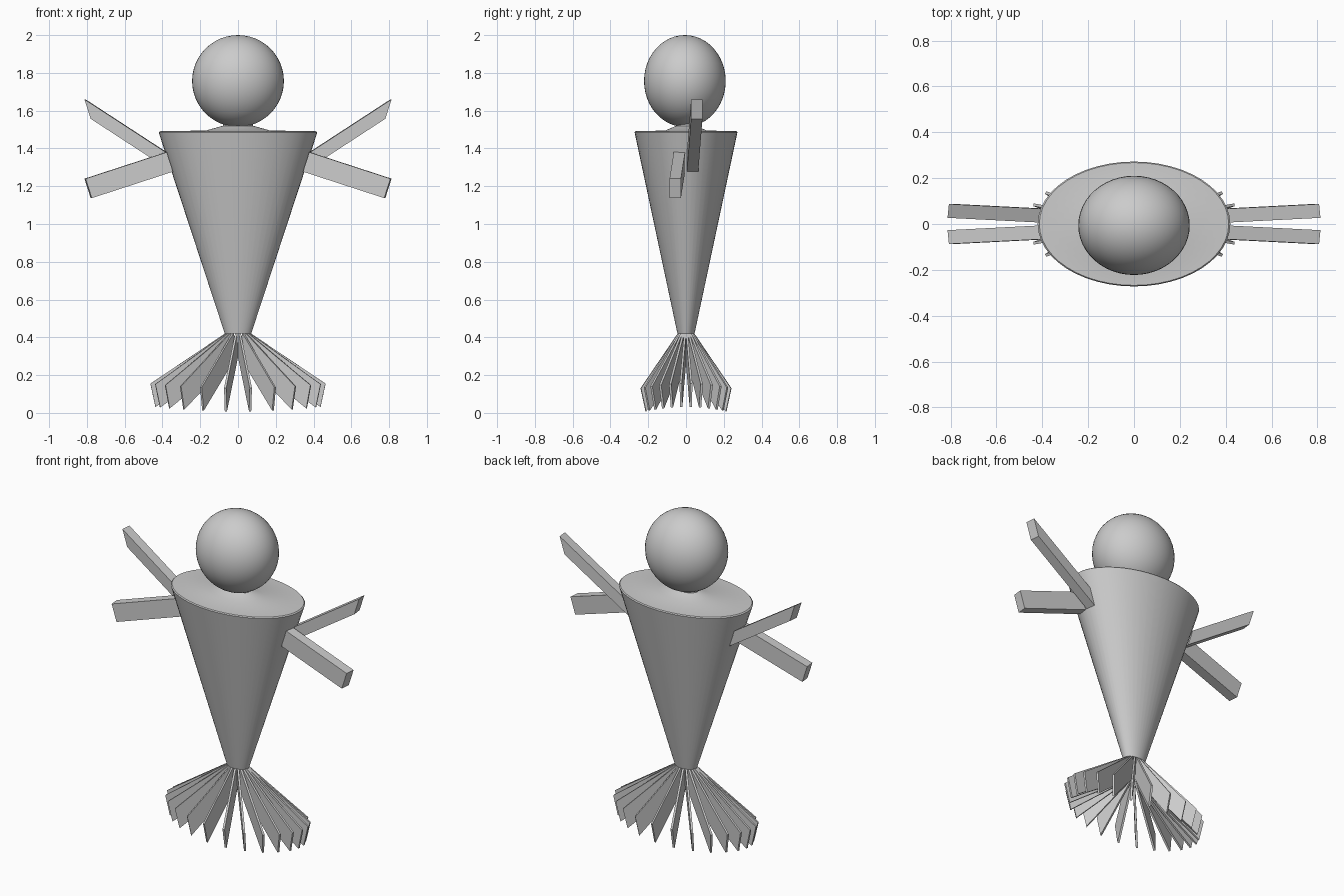
import bpy, bmesh, math
from mathutils import Vector

cube = bpy.data.objects.get("Cube")
if cube:
    bpy.data.objects.remove(cube, do_unlink=True)

GREY = (0.6, 0.6, 0.6, 1)
grey = bpy.data.materials.new("plain_grey")
grey.use_nodes = True
grey.diffuse_color = GREY
grey.node_tree.nodes["Principled BSDF"].inputs["Base Color"].default_value = GREY


def make_object(name, bm, smooth=False):
    bmesh.ops.recalc_face_normals(bm, faces=bm.faces)
    mesh = bpy.data.meshes.new(name)
    bm.to_mesh(mesh)
    bm.free()
    mesh.materials.append(grey)
    obj = bpy.data.objects.new(name, mesh)
    bpy.context.collection.objects.link(obj)
    if smooth:
        bpy.ops.object.select_all(action='DESELECT')
        obj.select_set(True)
        bpy.context.view_layer.objects.active = obj
        bpy.ops.object.shade_smooth_by_angle(angle=math.radians(30))
    return obj


def lathe(name, profile, y_scale, sides=48):
    """Closed elliptical solid from (radius, height) pairs."""
    bm = bmesh.new()
    rings = []
    for r, z in profile:
        angles = [math.tau * i / sides for i in range(sides)]
        rings.append([bm.verts.new((r * math.cos(a), r * y_scale * math.sin(a), z))
                      for a in angles])
    for low, high in zip(rings, rings[1:]):
        for i in range(sides):
            j = (i + 1) % sides
            bm.faces.new((low[i], low[j], high[j], high[i]))
    bm.faces.new(rings[0])
    bm.faces.new(rings[-1])
    return make_object(name, bm, smooth=True)


def slab(bm, outline, offset):
    """Flat panel: four outline points thickened by +-offset."""
    near = [bm.verts.new(Vector(p) - offset) for p in outline]
    far = [bm.verts.new(Vector(p) + offset) for p in outline]
    bm.faces.new(near)
    bm.faces.new(far)
    for i in range(4):
        j = (i + 1) % 4
        bm.faces.new((near[i], near[j], far[j], far[i]))


# Tapered body with a low flared collar
lathe("body", [(0.07, 0.42), (0.42, 1.485), (0.413, 1.491), (0.17, 1.495),
               (0.08, 1.52), (0.08, 1.56)], 0.648)

# Head
bm = bmesh.new()
bmesh.ops.create_uvsphere(bm, u_segments=48, v_segments=24, radius=0.243)
bmesh.ops.scale(bm, vec=(1, 0.89, 1), verts=bm.verts)
head = make_object("head", bm, smooth=True)
head.location = (0, -0.006, 1.757)

# Paired arms: raised ones behind, lowered ones in front
for side, label in ((1, "left"), (-1, "right")):
    for name, depth, tip_z in (("raised_arm", 1, 1.66), ("lowered_arm", -1, 1.24)):
        root_y, tip_y = depth * 0.035, depth * 0.057
        outline = [(side * 0.38, root_y, 1.38), (side * 0.81, tip_y, tip_z),
                   (side * 0.777, tip_y, tip_z - 0.103),
                   (side * 0.347, root_y, 1.277)]
        bm = bmesh.new()
        slab(bm, outline, Vector((-side * depth * 0.003, 0.03, 0)))
        make_object(f"{label}_{name}", bm)

# Fan of thin tail blades spread around an ellipse
BLADES = 24
bm = bmesh.new()
for i in range(BLADES):
    a = math.tau * (i + 0.5) / BLADES
    a = math.atan2(1.12 * math.sin(a), math.cos(a))
    s, c = math.sin(a), math.cos(a)
    drop = 0.025 * c * c

    def point(rx, ry, z):
        return (rx * s, -ry * c, z)

    outline = [point(0.062, 0.04, 0.425), point(0.467, 0.242, 0.155 - drop),
               point(0.44, 0.215, 0.032 - drop), point(0.03, 0.018, 0.3)]
    across = Vector((0.45 * s, -0.23 * c, 0)).cross(Vector((0, 0, 1))).normalized()
    slab(bm, outline, across * 0.006)
make_object("tail_blades", bm)
